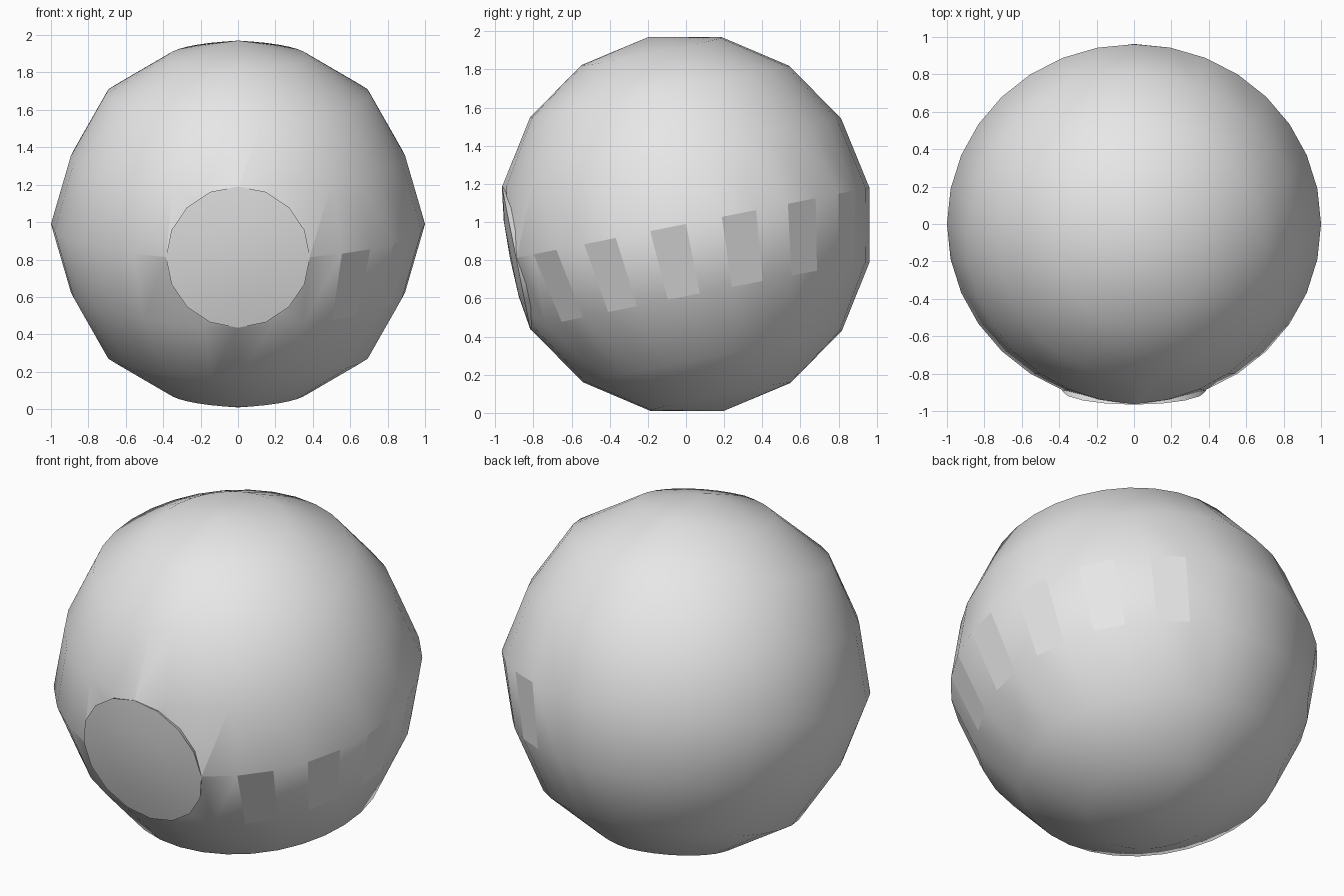
import bpy, bmesh, math
from mathutils import Matrix, Vector

cube = bpy.data.objects.get("Cube")
if cube:
    bpy.data.objects.remove(cube, do_unlink=True)

grey = bpy.data.materials.new("plain_grey")
grey.use_nodes = True
colour = (0.8, 0.8, 0.8, 1)
grey.diffuse_color = colour
grey.node_tree.nodes["Principled BSDF"].inputs["Base Color"].default_value = colour

STEP = math.radians(22.5)
CENTRE_Z = 0.99
FRAME = Matrix.Translation((0, 0, CENTRE_Z)) @ Matrix.Rotation(STEP / 2, 4, 'X')


def add_object(name, bm):
    bm.transform(FRAME)
    mesh = bpy.data.meshes.new(name)
    bm.to_mesh(mesh)
    bm.free()
    mesh.materials.append(grey)
    obj = bpy.data.objects.new(name, mesh)
    bpy.context.collection.objects.link(obj)
    return obj


# Ball body, leaning forward, with rings pulled in a little at the sides
bm = bmesh.new()
bmesh.ops.create_uvsphere(bm, u_segments=32, v_segments=8, radius=1)
for v in bm.verts:
    ring = round(math.asin(max(-1, min(1, v.co.z))) / STEP)
    if ring % 2:
        v.co *= 1 - 0.035 * abs(v.co.x)
    v.co.y *= 0.98

# Flat panels: every second face of the band under the equator, on one side
for f in bm.faces:
    c = f.calc_center_median()
    slot = math.floor(math.atan2(c.y, c.x) / (STEP / 2))
    in_band = -0.3 < c.z < 0
    f.smooth = not (in_band and slot % 2 and -6 < slot < 6)

# Slice off the front for the lens
bmesh.ops.bisect_plane(bm, geom=bm.verts[:] + bm.edges[:] + bm.faces[:],
                       plane_co=(0, -0.905, 0), plane_no=(0, -1, 0), clear_outer=True)
add_object("ball_body", bm)

# Shallow domed lens, turned from a profile of radius and depth
bm = bmesh.new()
profile = [(0, 0.94), (0.2, 0.934), (0.385, 0.908), (0.36, 0.86)]
points = [bm.verts.new((r, -d, 0)) for r, d in profile]
edges = [bm.edges.new(pair) for pair in zip(points, points[1:])]
bmesh.ops.spin(bm, geom=points + edges, cent=(0, 0, 0), axis=(0, 1, 0),
               angle=math.tau, steps=16)
bmesh.ops.remove_doubles(bm, verts=bm.verts, dist=0.001)
bmesh.ops.recalc_face_normals(bm, faces=bm.faces)
if sum(f.normal.y for f in bm.faces if f.calc_center_median().y < -0.9) > 0:
    bmesh.ops.reverse_faces(bm, faces=bm.faces)
for f in bm.faces:
    f.smooth = True
for e in bm.edges:
    if len(e.link_faces) == 2 and e.calc_face_angle() > math.radians(30):
        e.smooth = False
add_object("front_lens", bm)
